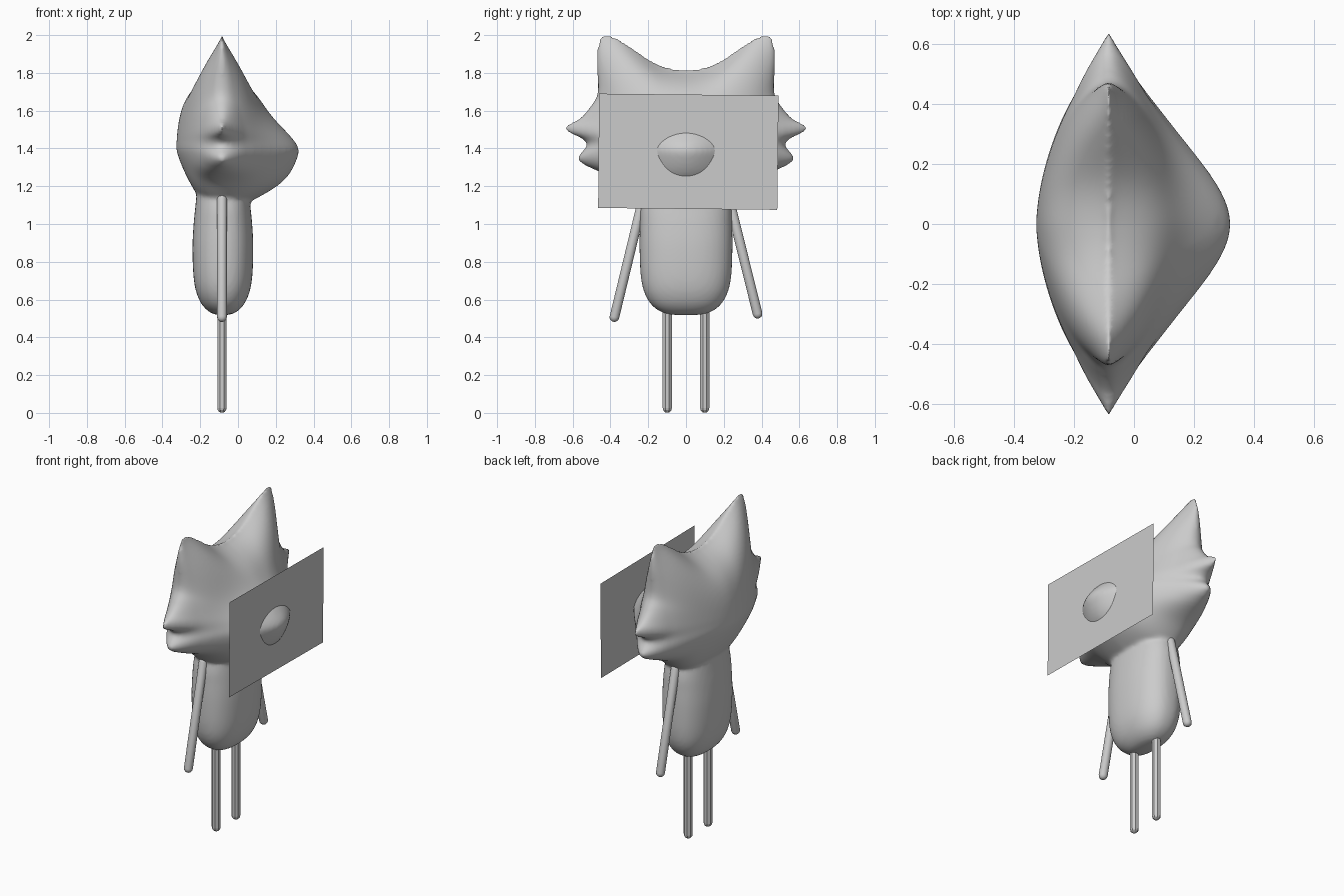
import bpy, bmesh, math
from mathutils import Vector, Matrix

if "Cube" in bpy.data.objects:
    bpy.data.objects.remove(bpy.data.objects["Cube"])

CX = -0.085          # depth centre of the creature
HEAD_Z = 1.45        # height of the middle of the head

grey = bpy.data.materials.new("plain grey")
grey.use_nodes = True
grey.diffuse_color = (0.6, 0.6, 0.6, 1)
grey.node_tree.nodes["Principled BSDF"].inputs["Base Color"].default_value = (0.6, 0.6, 0.6, 1)


def finish(name, bm, smooth=True):
    bmesh.ops.recalc_face_normals(bm, faces=bm.faces)
    mesh = bpy.data.meshes.new(name)
    bm.to_mesh(mesh)
    bm.free()
    mesh.materials.append(grey)
    for p in mesh.polygons:
        p.use_smooth = smooth
    obj = bpy.data.objects.new(name, mesh)
    bpy.context.collection.objects.link(obj)
    return obj


def spline(pts, steps):
    """Smooth open curve through the points."""
    out = []
    for i in range(len(pts) - 1):
        a, b, c, d = (Vector(pts[min(max(i + k, 0), len(pts) - 1)]) for k in (-1, 0, 1, 2))
        for j in range(steps):
            t = j / steps
            out.append(b + 0.5 * t * (c - a + t * (2*a - 5*b + 4*c - d + t * (3*(b - c) + d - a))))
    return out + [Vector(pts[-1])]


def loft(bm, rings):
    """Skin closed rings of points, capping both ends."""
    loops = [[bm.verts.new(p) for p in r] for r in rings]
    for a, b in zip(loops, loops[1:]):
        for i in range(len(a)):
            j = (i + 1) % len(a)
            bm.faces.new((a[i], a[j], b[j], b[i]))
    bm.faces.new(loops[0])
    bm.faces.new(loops[-1])


# Head outline seen from the side: ear, two cheek tufts, chin (half, as y and z)
half = [(0, 1.815), (.153, 1.848), (.286, 1.932), (.376, 1.99), (.432, 2.007),
        (.463, 1.965), (.472, 1.868), (.467, 1.7), (.5, 1.63), (.563, 1.558),
        (.634, 1.522), (.626, 1.488), (.548, 1.45), (.526, 1.413), (.572, 1.354),
        (.549, 1.32), (.475, 1.284), (.33, 1.22), (.19, 1.11), (0, 1.05)]
side = spline(half, 7)
outline = side + [Vector((-p.x, p.y)) for p in reversed(side[1:-1])]


def half_depth(y, z):
    """Thickness of the skull: tapers sideways, up to the ears and down to the neck."""
    t = min(1, abs(y) / .43)
    crest = 1.815 + .19 * ((1 - math.cos(math.pi * t)) / 2) ** 1.25
    above = max(0, crest - z)
    sideways = max(0, 1 - (abs(y) / .66) ** 1.8)
    upward = 1 - math.exp(-above / (.1 + .15 * t * t))
    downward = 1 - .34 * (max(0, 1.4 - z) / .2) ** 1.3
    return .238 * sideways * upward * downward


def snout(y, z):
    d = z - 1.37
    fall = math.exp(-(d / .17) ** 2) if d > 0 else math.exp(-(d / .24) ** 4)
    return .17 * fall * math.exp(-(y / .295) ** 2)


def head_ring(s, facing):
    ring = []
    for p in outline:
        y, z = s * p.x, HEAD_Z + s * (p.y - HEAD_Z)
        x = half_depth(y, z) + (snout(y, z) if facing > 0 else 0)
        ring.append((CX + facing * (x * math.sqrt(max(0, 1 - s ** 10)) + .008 * (1 - s)), y, z))
    return ring


bm = bmesh.new()
N = 30
levels = [math.sin(math.pi / 2 * i / N) for i in range(1, N + 1)]
loft(bm, [head_ring(s, -1) for s in levels] + [head_ring(s, 1) for s in reversed(levels[:-1])])

# Body: rounded squarish column (height, half depth, half width)
profile = [(.517, .012, .03), (.524, .05, .1), (.545, .085, .15), (.585, .118, .193), (.65, .144, .225),
           (.74, .157, .241), (.88, .161, .246), (1.0, .155, .244), (1.1, .145, .238), (1.25, .13, .2)]


def body_ring(z, hx, hy, count=48):
    ring = []
    for i in range(count):
        c, s = math.cos(2 * math.pi * i / count), math.sin(2 * math.pi * i / count)
        ring.append((CX + 0.005 + hx * math.copysign(abs(c) ** 0.85, c),
                     hy * math.copysign(abs(s) ** 0.85, s), z))
    return ring


loft(bm, [body_ring(*p) for p in spline(profile, 4)])
body = finish("head_and_body", bm)

# Fuse head and body and soften the neck
remesh = body.modifiers.new("fuse", "REMESH")
remesh.mode = "VOXEL"
remesh.voxel_size = 0.012
remesh.use_smooth_shade = True
relax = body.modifiers.new("relax", "SMOOTH")
relax.factor = 0.5
relax.iterations = 6


def rod(name, start, end, radius, sides, smooth):
    """Thin limb with rounded ends."""
    start, end = Vector(start), Vector(end)
    length = (end - start).length
    caps = [(radius * (1 - math.cos(t)), radius * math.sin(t)) for t in (0.25, 0.65, 1.1, math.pi / 2)]
    stations = caps + [(length - h, r) for h, r in reversed(caps)]
    frame = Matrix.Translation(start) @ (end - start).to_track_quat("Z", "Y").to_matrix().to_4x4()
    bm = bmesh.new()
    loft(bm, [[frame @ Vector((r * math.cos(2 * math.pi * (i + .5) / sides),
                               r * math.sin(2 * math.pi * (i + .5) / sides), h))
               for i in range(sides)] for h, r in stations])
    return finish(name, bm, smooth)


# Arms and legs
for label, sign, hand_z in (("left", 1, .5), ("right", -1, .482)):
    rod(label + "_arm", (CX, sign * .222, 1.157), (CX, sign * .385, hand_z), .026, 16, True)
    rod(label + "_leg", (CX, sign * .099, .0), (CX, sign * .099, .62), .0265, 8, False)

# Thin upright card around the snout
bm = bmesh.new()
corners = [(-.465, 1.085), (.483, 1.075), (.49, 1.68), (-.46, 1.69)]
bm.faces.new([bm.verts.new((.262, y, z)) for y, z in corners])
finish("face_card", bm, False)
